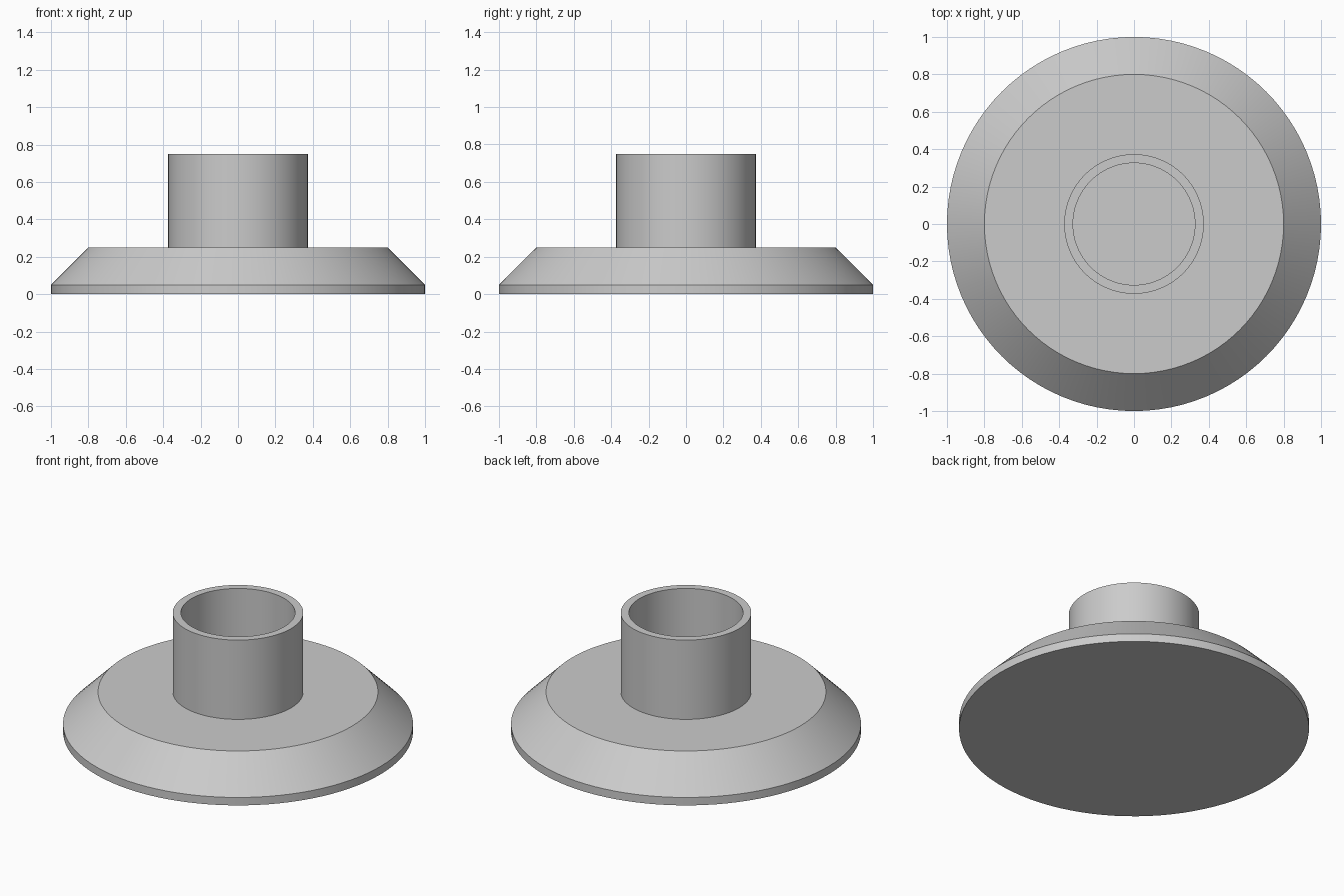
import bpy
import bmesh
import math

cube = bpy.data.objects.get("Cube")
if cube:
    bpy.data.objects.remove(cube, do_unlink=True)

SEGMENTS = 96
BASE_RADIUS, TOP_RADIUS = 1.0, 0.8
RIM_Z, DECK_Z, COLLAR_Z = 0.05, 0.25, 0.75
COLLAR_OUTER, COLLAR_INNER = 0.373, 0.326

grey = bpy.data.materials.new("light grey")
grey.use_nodes = True
colour = (0.6, 0.6, 0.6, 1)
grey.diffuse_color = colour
grey.node_tree.nodes["Principled BSDF"].inputs["Base Color"].default_value = colour


def lathe(name, profile, material):
    """Revolve a radius/height profile around z, capping both ends."""
    bm = bmesh.new()
    rings = []
    for radius, z in profile:
        ring = []
        for i in range(SEGMENTS):
            a = math.tau * i / SEGMENTS
            ring.append(bm.verts.new((radius * math.cos(a), radius * math.sin(a), z)))
        rings.append(ring)
    for low, high in zip(rings, rings[1:]):
        for i in range(SEGMENTS):
            j = (i + 1) % SEGMENTS
            bm.faces.new((low[i], low[j], high[j], high[i]))
    bm.faces.new(list(reversed(rings[0])))
    bm.faces.new(rings[-1])
    bmesh.ops.recalc_face_normals(bm, faces=bm.faces)
    mesh = bpy.data.meshes.new(name)
    bm.to_mesh(mesh)
    bm.free()
    mesh.materials.append(material)
    obj = bpy.data.objects.new(name, mesh)
    bpy.context.collection.objects.link(obj)
    bpy.ops.object.select_all(action="DESELECT")
    obj.select_set(True)
    bpy.context.view_layer.objects.active = obj
    bpy.ops.object.shade_smooth_by_angle(angle=math.radians(30))
    return obj


# Bevelled round base and hollow collar as one watertight turned piece
lathe("flanged_base_with_collar", [
    (BASE_RADIUS, 0),
    (BASE_RADIUS, RIM_Z),
    (TOP_RADIUS, DECK_Z),
    (COLLAR_OUTER, DECK_Z),
    (COLLAR_OUTER, COLLAR_Z),
    (COLLAR_INNER, COLLAR_Z),
    (COLLAR_INNER, DECK_Z),
], grey)
